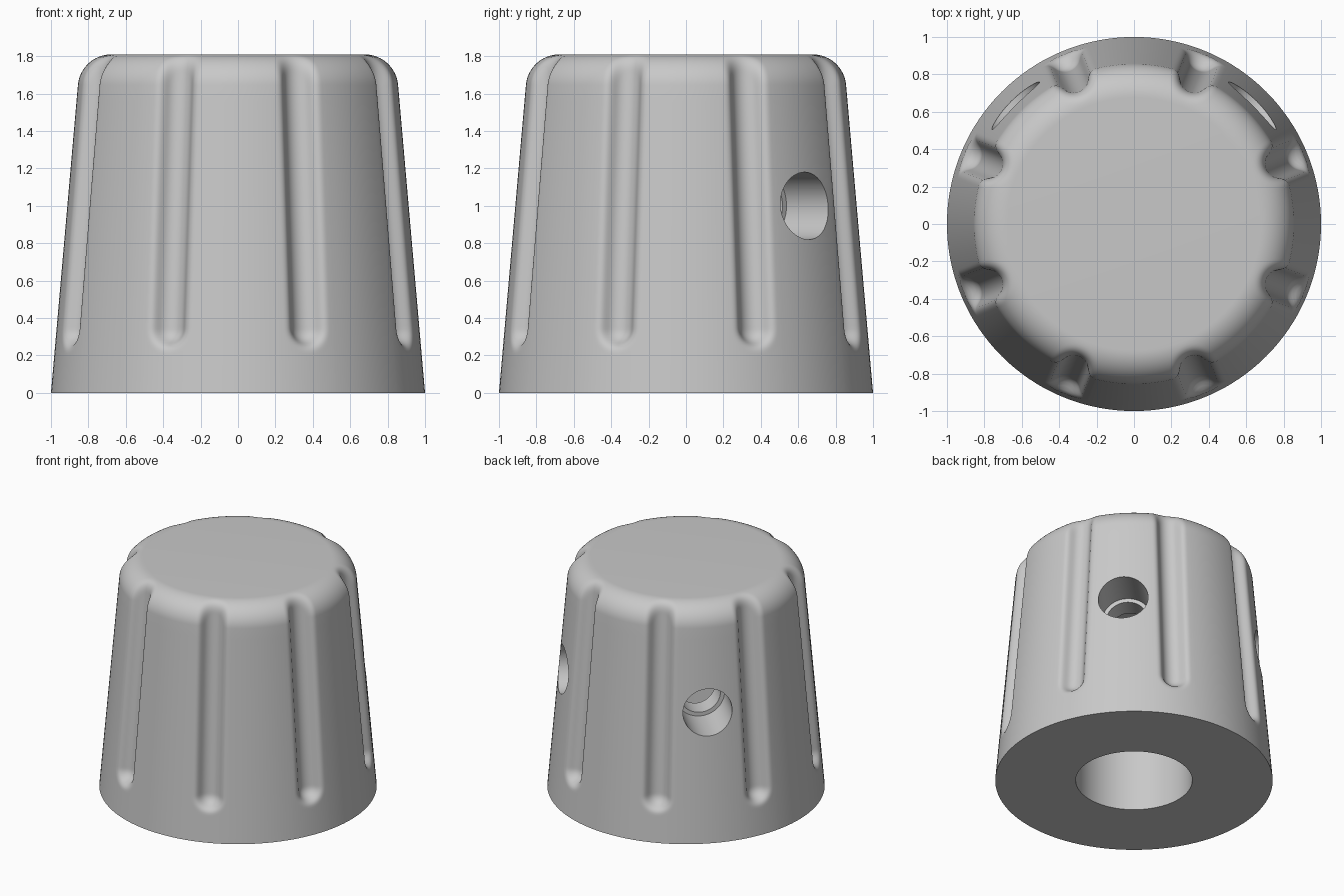
import bpy
import math
from math import sin, cos, pi
from mathutils import Vector, Matrix

cube = bpy.data.objects.get("Cube")
if cube:
    bpy.data.objects.remove(cube, do_unlink=True)

HEIGHT, TAPER, FILLET = 1.81, 0.0875, 0.18
GROOVES, GROOVE_R, BLEND = 8, 0.083, 0.05
GROOVE_START = 0.345


def cone_radius(z):
    return 1 - TAPER * z


# Grey plastic
grey = bpy.data.materials.new("grey plastic")
grey.use_nodes = True
grey.diffuse_color = (0.58, 0.58, 0.58, 1)
grey.node_tree.nodes["Principled BSDF"].inputs["Base Color"].default_value = (0.58, 0.58, 0.58, 1)

# Body profile: rows of (radius, height, normal tilt), tapered wall then rounded shoulder
tilt = math.atan(TAPER)
zc = HEIGHT - FILLET
rc = cone_radius(zc) - FILLET / cos(tilt)
shoulder_z = zc + FILLET * sin(tilt)
heights = [0, 0.1] + [0.18 + 0.015 * i for i in range(17)]
heights += [0.42 + (shoulder_z - 0.42) * i / 14 for i in range(1, 14)]
rows = [(cone_radius(z), z, tilt) for z in heights]
for i in range(19):
    a = tilt + (pi / 2 - tilt) * i / 18
    rows.append((rc + FILLET * cos(a), zc + FILLET * sin(a), a))

# Groove: a round-ended channel following the taper, with softened lips
start = Vector((cone_radius(GROOVE_START), 0, GROOVE_START))
axis = Vector((cone_radius(2.4), 0, 2.4)) - start


def groove_distance(p):
    t = max(0, min(1, (p - start).dot(axis) / axis.length_squared))
    return (p - start - axis * t).length - GROOVE_R


def surface_point(r, z, a, angle):
    """Sink a profile point along its normal until it meets the groove."""
    def at(d):
        rr = r - d * cos(a)
        return Vector((rr * cos(angle), rr * sin(angle), z - d * sin(a)))

    def outside(d):
        u, v = -d, -groove_distance(at(d))
        h = max(BLEND - abs(u - v), 0) / BLEND
        return max(u, v) + h * h * BLEND / 4 > 1e-6

    if not outside(0):
        return at(0)
    low, high = 0, 0.13
    for _ in range(18):
        mid = (low + high) / 2
        if outside(mid):
            low = mid
        else:
            high = mid
    return at(high)


def sector_angles(r):
    half = pi / GROOVES
    edge = 0.16 / r
    groove = [edge * i / 22 for i in range(-22, 23)]
    plain = [edge + (half - edge) * i / 5 for i in range(1, 6)]
    return [-a for a in reversed(plain[:-1])] + groove + plain


verts = []
for r, z, a in rows:
    sector = [surface_point(r, z, a, ang) for ang in sector_angles(r)]
    for k in range(GROOVES):
        turn = Matrix.Rotation(2 * pi * (k + 0.5) / GROOVES, 3, 'Z')
        verts += [turn @ p for p in sector]
n = len(verts) // len(rows)
faces = [(j * n + i, j * n + (i + 1) % n, (j + 1) * n + (i + 1) % n, (j + 1) * n + i)
         for j in range(len(rows) - 1) for i in range(n)]
faces.append(tuple(reversed(range(n))))
faces.append(tuple(range(len(verts) - n, len(verts))))
mesh = bpy.data.meshes.new("knob_body")
mesh.from_pydata(verts, [], faces)
mesh.materials.append(grey)
body = bpy.data.objects.new("knob_body", mesh)
bpy.context.collection.objects.link(body)


def drill(name, radius, begin, end):
    """Cut a round hole between two points."""
    begin, end = Vector(begin), Vector(end)
    line = end - begin
    bpy.ops.mesh.primitive_cylinder_add(vertices=96, radius=radius, depth=line.length,
                                        location=(begin + end) / 2)
    cutter = bpy.context.object
    cutter.name = name
    cutter.rotation_euler = line.to_track_quat('Z', 'Y').to_euler()
    cutter.hide_render = True
    cutter.data.materials.append(grey)
    bpy.context.view_layer.update()
    mod = body.modifiers.new(name, 'BOOLEAN')
    mod.operation, mod.solver, mod.object = 'DIFFERENCE', 'EXACT', cutter
    bpy.ops.object.select_all(action='DESELECT')
    bpy.context.view_layer.objects.active = body
    body.select_set(True)
    bpy.ops.object.modifier_apply(modifier=mod.name)
    bpy.data.objects.remove(cutter, do_unlink=True)


# Shaft bore from below, and two stepped screw holes at the back
drill("shaft_bore", 0.42, (0, 0, -0.2), (0, 0, 1.4))
for side, angle in (("left", pi / 4), ("right", 3 * pi / 4)):
    out = Vector((cos(angle), sin(angle), 0))
    lift = Vector((0, 0, 1))
    drill(side + "_screw_hole", 0.18, out * 0.58 + lift, out * 1.3 + lift)
    drill(side + "_screw_tip", 0.15, out * 0.2 + lift, out * 0.7 + lift)

bpy.ops.object.shade_smooth_by_angle(angle=math.radians(35))
